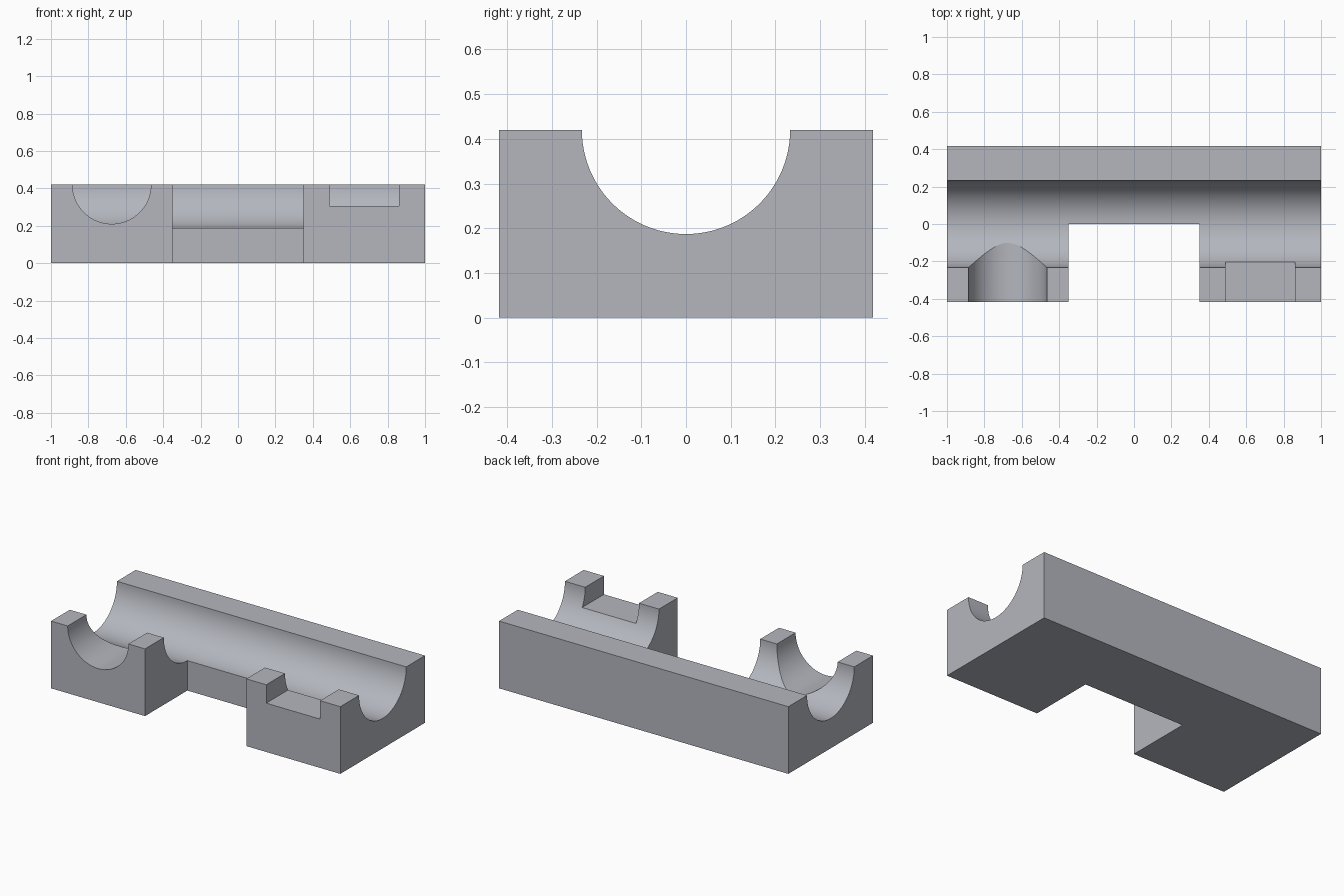
import bpy, bmesh
from math import sin, cos, pi, radians
from mathutils import Vector

if "Cube" in bpy.data.objects:
    bpy.data.objects.remove(bpy.data.objects["Cube"])

H = 0.42        # block height
D = 0.418       # half depth
TROUGH = 0.233  # main channel radius
BORE = 0.21     # cross channel radius


def prism(name, profile, axis, start, end):
    """Extrude a closed (u, z) profile along the x or y axis."""
    bm = bmesh.new()
    pts = [(start, u, z) if axis == 'x' else (u, start, z) for u, z in profile]
    face = bm.faces.new([bm.verts.new(p) for p in pts])
    ext = bmesh.ops.extrude_face_region(bm, geom=[face])['geom']
    step = Vector((end - start, 0, 0) if axis == 'x' else (0, end - start, 0))
    bmesh.ops.translate(bm, verts=[e for e in ext if isinstance(e, bmesh.types.BMVert)], vec=step)
    bmesh.ops.recalc_face_normals(bm, faces=bm.faces)
    mesh = bpy.data.meshes.new(name)
    bm.to_mesh(mesh)
    bm.free()
    obj = bpy.data.objects.new(name, mesh)
    bpy.context.collection.objects.link(obj)
    return obj


def lower_arc(centre, radius, n=48):
    return [(centre - radius * cos(pi * i / n), H - radius * sin(pi * i / n)) for i in range(n + 1)]


def rect(u0, u1, z0, z1):
    return [(u0, z0), (u1, z0), (u1, z1), (u0, z1)]


# Block with the long half-round trough in its end profile
profile = [(D, H), (D, 0), (-D, 0), (-D, H)] + lower_arc(0, TROUGH)
block = prism('channel_block', profile, 'x', -1, 1)

# Blue-grey finish
finish = bpy.data.materials.new('blue_grey')
finish.diffuse_color = (0.455, 0.47, 0.515, 1)
finish.use_nodes = True
finish.node_tree.nodes["Principled BSDF"].inputs["Base Color"].default_value = finish.diffuse_color
block.data.materials.append(finish)

# Front recess, half-round cross channel and shallow square slot
bore = lower_arc(-0.675, BORE) + [(-0.675 + BORE, 0.6), (-0.675 - BORE, 0.6)]
cutters = [
    prism('recess_cutter', rect(-0.35, 0.35, -0.2, 0.6), 'y', -0.6, 0),
    prism('cross_channel_cutter', bore, 'y', -0.6, 0.02),
    prism('slot_cutter', rect(0.488, 0.86, 0.305, 0.6), 'y', -0.6, -0.1),
]
bpy.context.view_layer.objects.active = block
for cutter in cutters:
    cutter.hide_render = True
    cutter.data.materials.append(finish)
    mod = block.modifiers.new(cutter.name, 'BOOLEAN')
    mod.operation = 'DIFFERENCE'
    mod.solver = 'EXACT'
    mod.object = cutter
    bpy.ops.object.modifier_apply(modifier=mod.name)
    bpy.data.objects.remove(cutter)

# Smooth channels, sharp edges
block.select_set(True)
bpy.ops.object.shade_smooth_by_angle(angle=radians(20))
